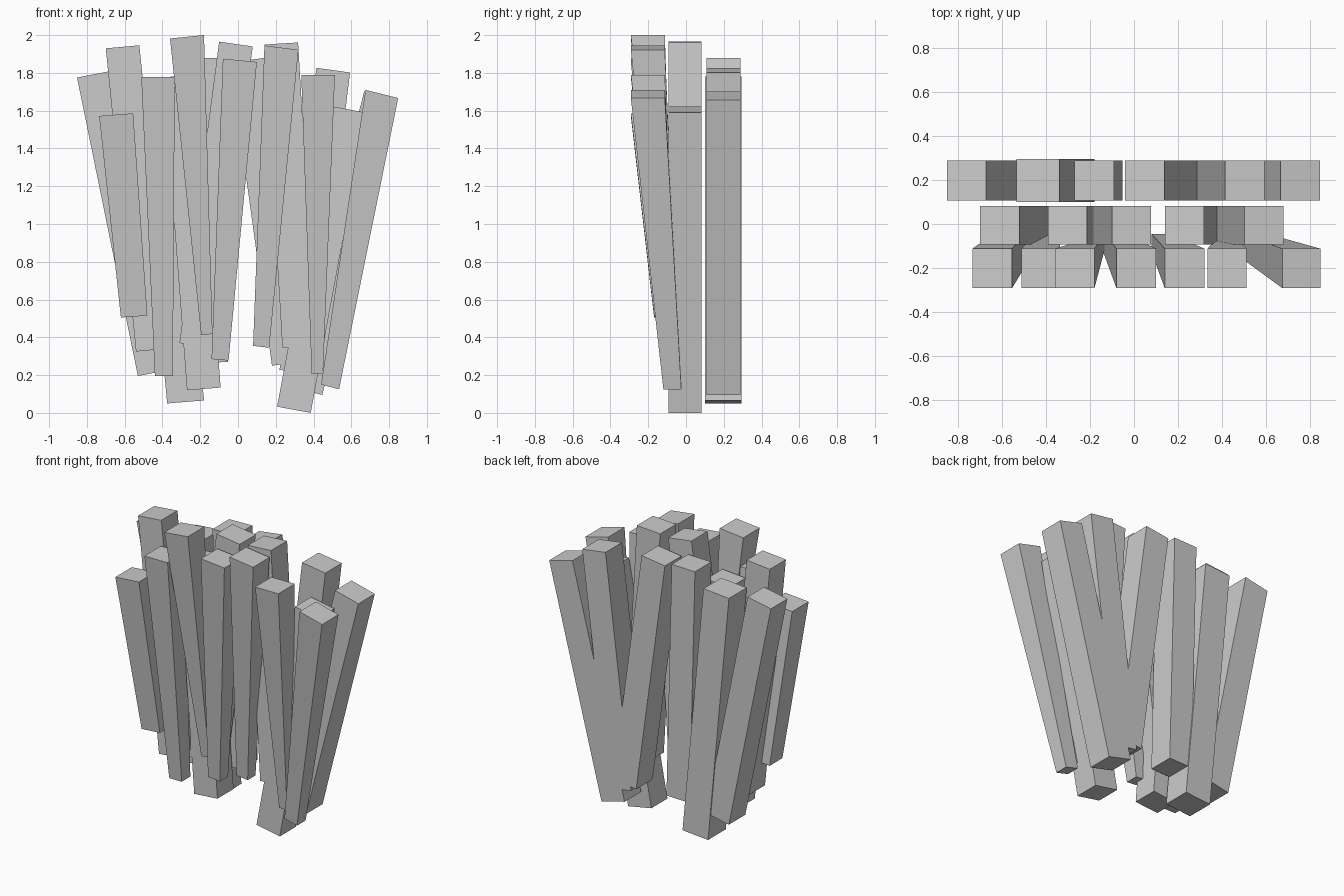
import bpy


def stick(name, top, bottom, y_top, y_bottom):
    """Square stick; each end is (x_left, z_left, x_right, z_right), each y pair is (front, back)."""
    verts = []
    for (xl, zl, xr, zr), (yf, yb) in ((bottom, y_bottom), (top, y_top)):
        verts += [(xl, yf, zl), (xr, yf, zr), (xr, yb, zr), (xl, yb, zl)]
    faces = [(3, 2, 1, 0), (4, 5, 6, 7)]
    faces += [(i, (i + 1) % 4, (i + 1) % 4 + 4, i + 4) for i in range(4)]
    mesh = bpy.data.meshes.new(name)
    mesh.from_pydata(verts, [], faces)
    obj = bpy.data.objects.new(name, mesh)
    bpy.context.collection.objects.link(obj)


W = 0.178  # stick width

# Front row: sticks lean forward and taper to the bottom
front = [
    ((-.735, 1.572, -.555, 1.586), (-.62, .505, -.48, .515)),
    ((-.512, 1.778, -.335, 1.778), (-.44, .195, -.345, .195)),
    ((-.36, 1.982, -.18, 2.0), (-.195, .412, -.135, .418)),
    ((-.08, 1.875, .10, 1.858), (-.14, .285, -.05, .277)),
    ((.14, 1.945, .32, 1.922), (.08, .355, .165, .345)),
    ((.335, 1.79, .513, 1.79), (.39, .205, .45, .205)),
    ((.675, 1.71, .848, 1.667), (.44, .15, .535, .125)),
]
for i, (top, bot) in enumerate(front):
    half = (bot[2] - bot[0]) / 2
    y = -.07 - .075 * (bot[1] - .12)
    stick(f"front_stick_{i + 1}", top, bot, (-.292, -.112), (y - half, y + half))

# Straight rows: (top x, top z, bottom x, bottom z, rise across the width), left corners
middle = [
    (-.70, 1.93, -.54, .325, .016),
    (-.392, 1.72, -.27, .12, .014),
    (-.10, 1.965, -.31, .37, -.025),
    (.14, 1.95, .235, .345, .011),
    (.502, 1.622, .207, .033, -.033),
]
back = [
    (-.852, 1.775, -.53, .195, .035),
    (-.535, 1.765, -.375, .05, .016),
    (-.27, 1.876, -.23, .265, .004),
    (-.04, 1.855, .18, .25, .024),
    (.415, 1.827, .22, .228, -.025),
    (.668, 1.702, .268, .14, -.045),
]
for label, row, depth in (("middle", middle, (-.093, .083)), ("back", back, (.108, .288))):
    for i, (xt, zt, xb, zb, rise) in enumerate(row):
        w, y = W, depth
        if label == "back" and i == 1:  # one slightly thicker stick
            w, y = .195, (.10, .295)
        stick(f"{label}_stick_{i + 1}", (xt, zt, xt + w, zt + rise),
              (xb, zb, xb + w, zb + rise), y, y)
